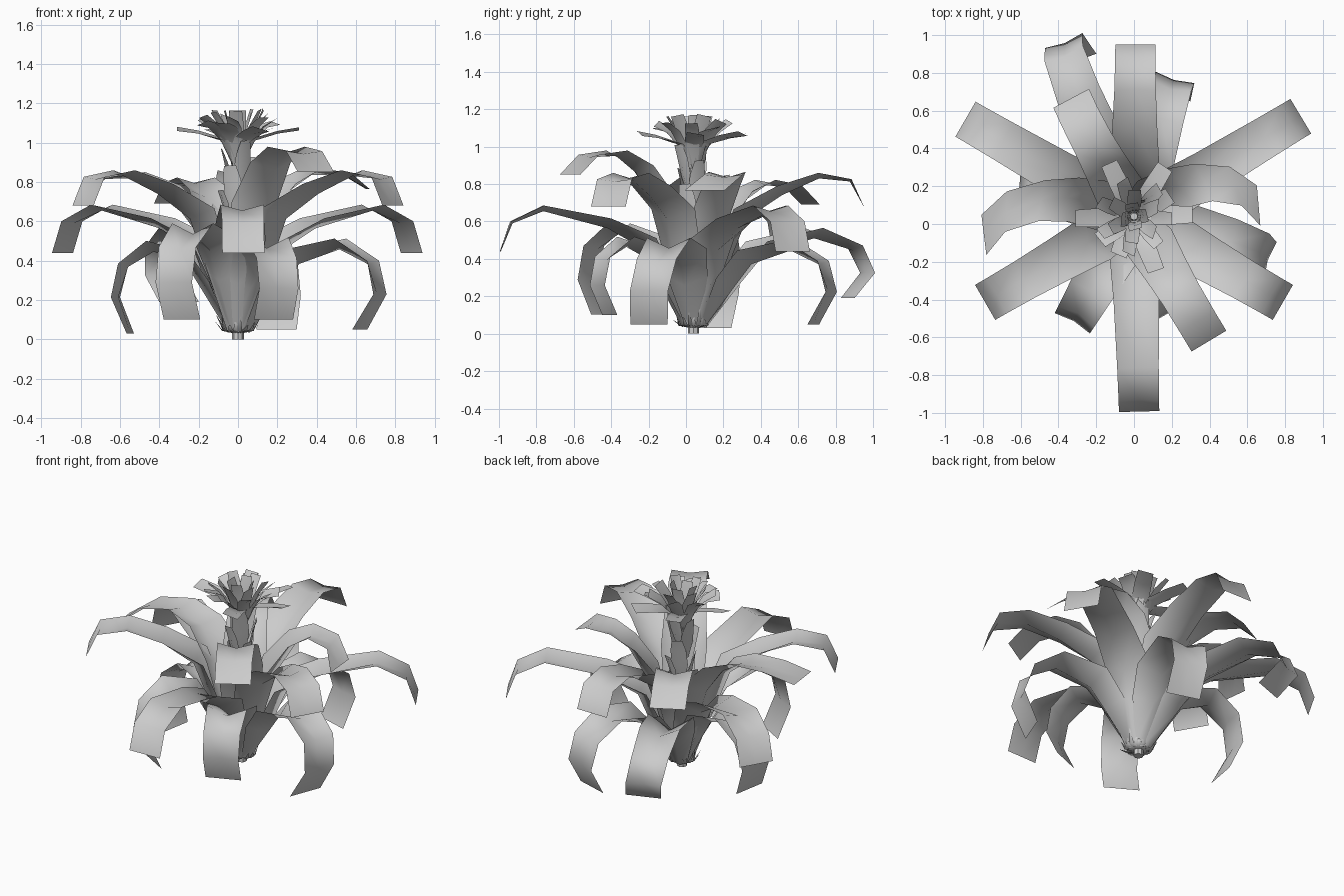
import bpy, bmesh, random
from math import radians, sin, cos, hypot

if "Cube" in bpy.data.objects:
    bpy.data.objects.remove(bpy.data.objects["Cube"])

random.seed(4)
CX, CY = 0.0, 0.04


def blade(bm, path, az, bend=0.0, roll=0.0):
    """Cupped strip. path rows: (radius, height, half width, cup depth)."""
    n = len(path)
    rows = []
    for i, (r, z, w, cup) in enumerate(path):
        t = i / (n - 1)
        a = radians(az + bend * t * t)
        p, q = path[max(i - 1, 0)], path[min(i + 1, n - 1)]
        dr, dz = q[0] - p[0], q[1] - p[1]
        l = hypot(dr, dz)
        row = []
        for s in (-1, 0, 1):
            # edges lift toward the upper side, the middle sinks; roll tilts the strip
            lift = cup * (abs(s) - .5) + s * w * sin(roll) * t
            rr, zz = r - dz / l * lift, z + dr / l * lift
            row.append(bm.verts.new((CX + rr * cos(a) - s * w * sin(a),
                                     CY + rr * sin(a) + s * w * cos(a), zz)))
        rows.append(row)
    for a, b in zip(rows, rows[1:]):
        for k in (0, 1):
            bm.faces.new((a[k], a[k + 1], b[k + 1], b[k]))


def finish(bm, name):
    me = bpy.data.meshes.new(name)
    bm.to_mesh(me)
    bm.free()
    me.shade_smooth()
    ob = bpy.data.objects.new(name, me)
    bpy.context.collection.objects.link(ob)
    return ob


def leaf_group(name, pts, leaves):
    """pts: side profile; leaves: (azimuth, bend, radial scale, height scale, tip lift)."""
    widths = (.04, .11, .135, .12, .11, .107, .107)
    cups = (.025, .085, .085, .055, .03, .015, 0)
    bm = bmesh.new()
    for az, bend, rs, zs, up in leaves:
        path = [(r * rs, .04 + (z - .04) * zs + up * (i / 6) ** 3, w, c)
                for i, ((r, z), w, c) in enumerate(zip(pts, widths, cups))]
        blade(bm, path, az, bend)
    return finish(bm, name)


# Long middle leaves
leaf_group("middle_leaves",
           [(.05, .04), (.15, .3), (.23, .48), (.45, .59), (.8, .67), (.97, .595), (1.03, .44)],
           [(-88.5, 0, 1.003, 1, 0), (31, 0, 1, 1, 0), (150, 0, 1, 1, 0)])

# Upper arching leaves
leaf_group("upper_leaves",
           [(.05, .04), (.14, .36), (.25, .64), (.46, .765), (.67, .845), (.84, .82), (.91, .68)],
           [(89.5, 0, 1, 1, 0), (-30, 0, 1, 1, 0), (210, 0, 1, 1, 0)])

# Tall inner leaves
leaf_group("tall_leaves",
           [(.04, .04), (.11, .38), (.2, .68), (.34, .88), (.48, .965), (.65, .95), (.77, .85)],
           [(-59, 0, 1, 1, 0), (157, 30, 1.04, .86, 0),
            (43, -38, .86, .87, .02), (120, -2, .92, .84, -.03)])

# Low drooping leaves
leaf_group("drooping_leaves",
           [(.05, .04), (.19, .28), (.3, .42), (.54, .485), (.71, .39), (.76, .23), (.67, .05)],
           [(-12, -9, .99, 1, 0), (-68, 0, .72, 1, .05), (-120, 0, .85, 1.16, .05),
            (162, 8, .83, .98, -.02), (75, -2, 1, .97, 0), (116, -6, 1.31, 1.08, .14)])

# Upright bracts wrapping the stem
bm = bmesh.new()
for k in range(12):
    z = .42 + k * .042
    blade(bm, [(.025, z - .1, .03, .008), (.05, z, .05, .015),
               (.07, z + .1, .045, .01), (.09, z + .17, .03, 0)], k * 137.5, 0, .3)
finish(bm, "stem_bracts")

# Spreading bracts under the flower head
bm = bmesh.new()
for k, az in enumerate((2, 58, 115, 182, -68, -112, 215, 30)):
    ln = .31 if k < 5 else .22
    zt = 1.07 if k < 5 else 1.1
    blade(bm, [(.03, .96, .03, .01), (.08, 1.015, .05, .012),
               (ln * .65, zt - .02, .05, .008), (ln, zt, .045, 0)], az, 0,
          random.uniform(-.35, .35))
finish(bm, "spreading_bracts")

# Flared flower head
bm = bmesh.new()
for n, rt, zt, off in ((7, .2, 1.14, 0), (6, .14, 1.17, 24), (4, .07, 1.17, 10)):
    for k in range(n):
        blade(bm, [(.02, .88, .025, .006), (.3 * rt + .015, 1.0, .035, .01),
                   (.65 * rt, 1.08, .038, .008),
                   (rt, zt - random.uniform(0, .02), .033, 0)],
              off + 360 * k / n + random.uniform(-6, 6), 0, random.uniform(-.7, .7))
finish(bm, "flower_head")

# Short dry scales at the base
bm = bmesh.new()
for k in range(18):
    blade(bm, [(.03, .035, .012, .004), (.08, .045, .014, .005),
               (.1 + random.uniform(-.03, .02), random.uniform(.07, .14), .004, 0)], k * 137.5)
finish(bm, "base_scales")

# Stem
bpy.ops.mesh.primitive_cone_add(vertices=8, radius1=.03, radius2=.02, depth=1.0,
                                location=(CX, CY, .5))
stem = bpy.context.object
stem.name = "stem"
bpy.ops.object.shade_smooth_by_angle()
